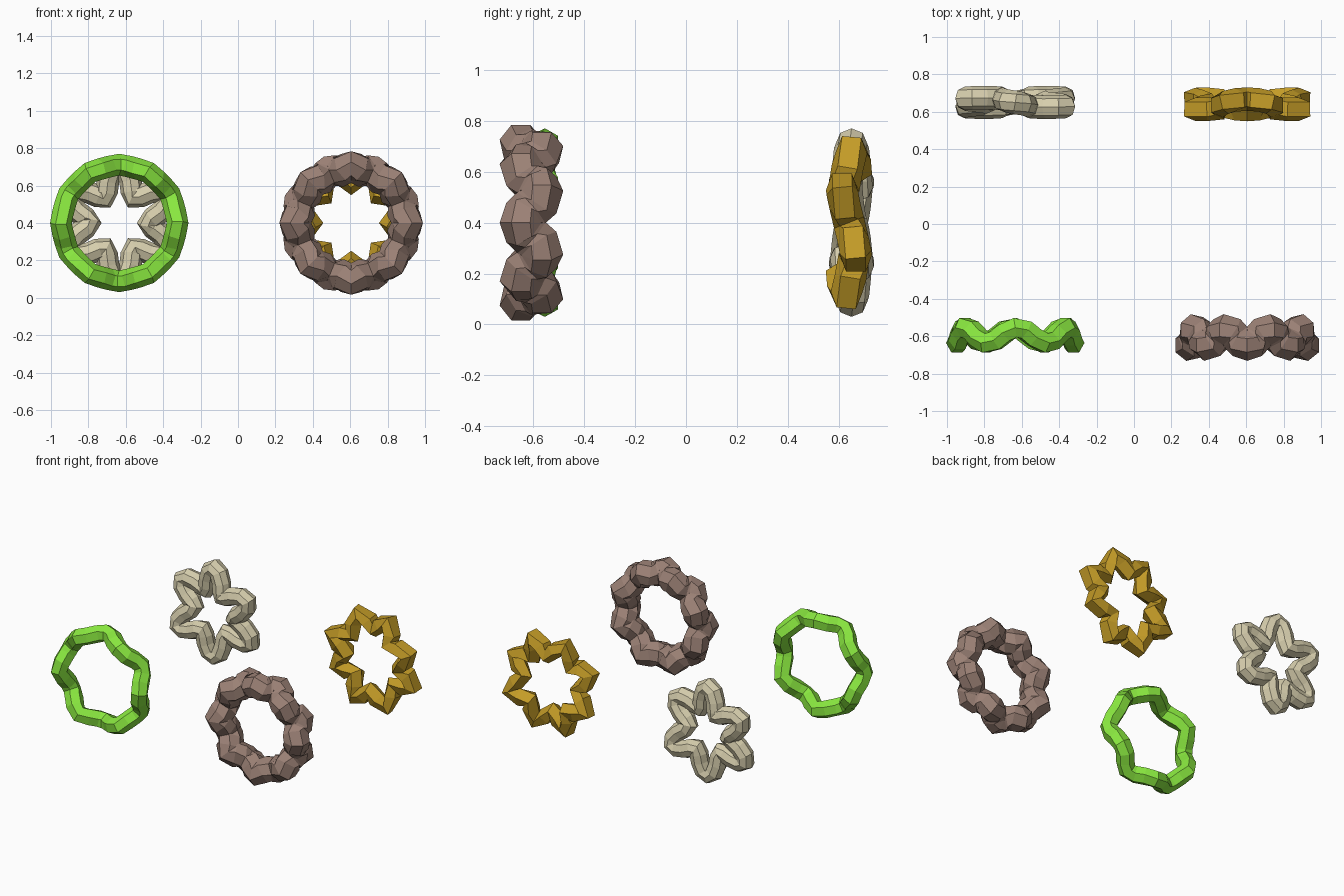
import bpy, math
from mathutils import Vector

if "Cube" in bpy.data.objects:
    bpy.data.objects.remove(bpy.data.objects["Cube"])


def make_mat(name, rgb):
    m = bpy.data.materials.new(name)
    m.diffuse_color = (*rgb, 1)
    m.use_nodes = True
    m.node_tree.nodes["Principled BSDF"].inputs["Base Color"].default_value = m.diffuse_color
    return m


def wavy_ring(name, centre, rgb, path, segs, sides, rad_in, rad_y, roll=0.0):
    """Sweep a polygon along a closed path(t) -> (radius, depth) standing in the XZ plane."""
    def point(t):
        r, y = path(t)
        return Vector((r * math.cos(t), y, r * math.sin(t)))

    verts, faces = [], []
    for i in range(segs):
        t = 2 * math.pi * i / segs
        p = point(t)
        tangent = (point(t + 0.06) - point(t - 0.06)).normalized()
        side = tangent.cross(Vector((0, 1, 0))).normalized()
        depth = side.cross(tangent).normalized()
        for j in range(sides):
            a = 2 * math.pi * j / sides + roll
            verts.append(p + side * (rad_in * math.cos(a)) + depth * (rad_y * math.sin(a)))
        n = (i + 1) % segs
        for j in range(sides):
            k = (j + 1) % sides
            faces.append((i * sides + j, i * sides + k, n * sides + k, n * sides + j))
    me = bpy.data.meshes.new(name)
    me.from_pydata([tuple(v) for v in verts], [], faces)
    me.update()
    me.materials.append(make_mat(name + "_colour", rgb))
    ob = bpy.data.objects.new(name, me)
    ob.location = centre
    bpy.context.collection.objects.link(ob)
    # consistent outward faces
    import bmesh
    bm = bmesh.new()
    bm.from_mesh(me)
    bmesh.ops.recalc_face_normals(bm, faces=bm.faces)
    bm.to_mesh(me)
    bm.free()
    return ob


cos, sin, pi = math.cos, math.sin, math.pi

# thin green ring, waving front to back
wavy_ring("green_wavy_ring", (-0.635, -0.595, 0.4), (0.25, 0.80, 0.05),
          lambda t: (0.308 + 0.004 * cos(12 * t), 0.042 * cos(6 * (t - math.radians(148)))),
          36, 6, 0.058, 0.06)

# thick brown ring with overlapping bulges
wavy_ring("brown_bulging_ring", (0.605, -0.607, 0.4), (0.33, 0.22, 0.18),
          lambda t: (0.295 + 0.012 * cos(16 * t), -0.042 * cos(8 * t)),
          64, 7, 0.085, 0.085)

# six-armed beige star ring
wavy_ring("beige_star_ring", (-0.635, 0.65, 0.4), (0.68, 0.62, 0.42),
          lambda t: (0.232 - 0.078 * cos(6 * t), -0.025 * sin(2 * t)),
          48, 8, 0.060, 0.063)

# eight-armed ochre star ring
wavy_ring("ochre_star_ring", (0.605, 0.64, 0.4), (0.55, 0.33, 0.02),
          lambda t: (0.262 - 0.055 * cos(8 * t), -0.028 * sin(3 * t)),
          32, 5, 0.058, 0.066)
